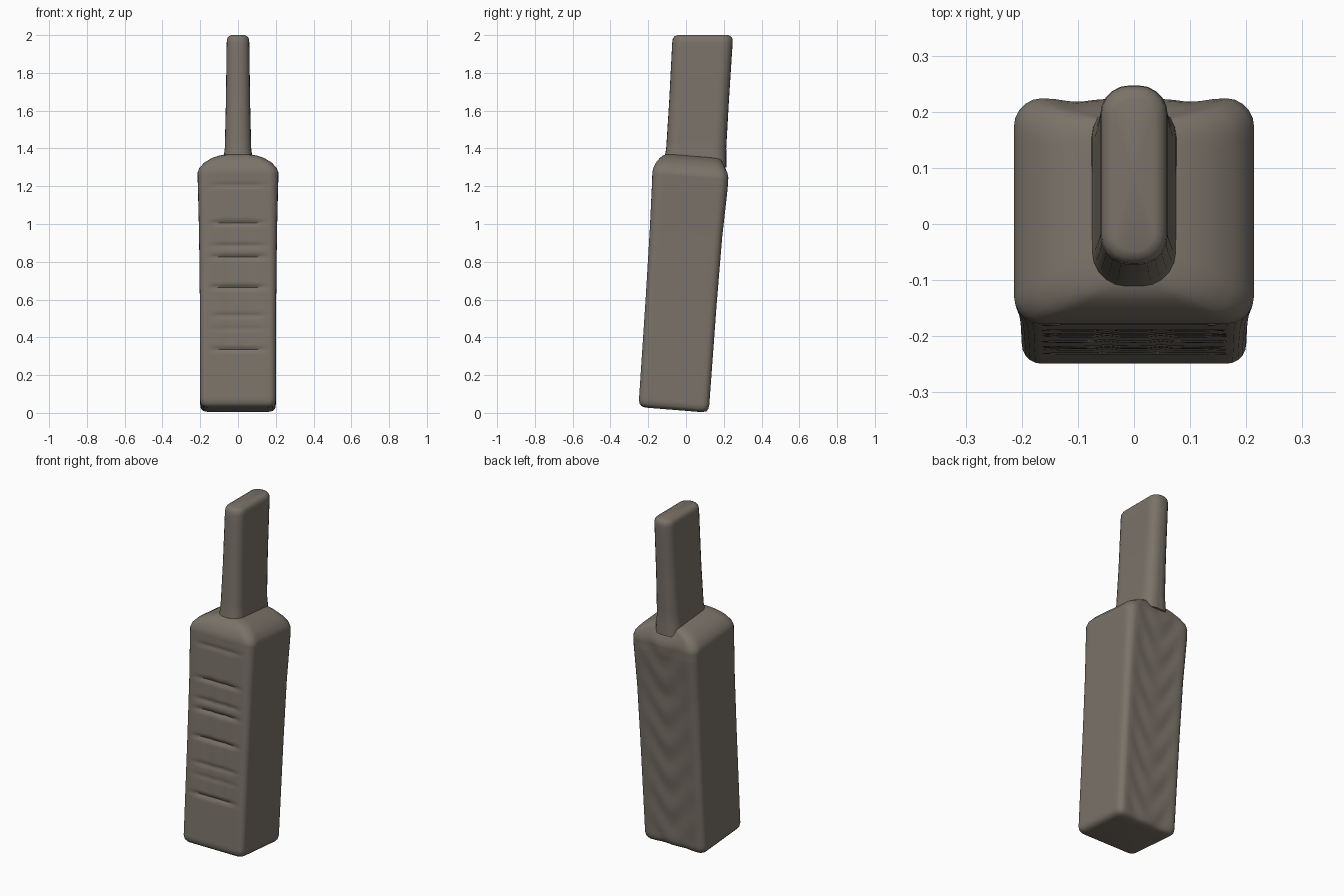
import bpy, bmesh, math

if "Cube" in bpy.data.objects:
    bpy.data.objects.remove(bpy.data.objects["Cube"])

mat = bpy.data.materials.new("warm grey plastic")
mat.diffuse_color = (0.195, 0.17, 0.14, 1)
mat.use_nodes = True
mat.node_tree.nodes["Principled BSDF"].inputs["Base Color"].default_value = mat.diffuse_color
SLOPE = -0.08          # the whole handset leans backwards


def lerp_table(table, z):
    """Interpolate rows of (z, value, value, ...)"""
    for a, b in zip(table, table[1:]):
        if z <= b[0]:
            t = max(0, (z - a[0]) / (b[0] - a[0]))
            return [p + (q - p) * t for p, q in zip(a[1:], b[1:])]
    return list(table[-1][1:])


def rounded_rect(hx, hy, r, n_edge=14, n_arc=5):
    """Outline points, counter-clockwise from the front-right corner"""
    pts = []
    corners = [(1, -1, -90), (1, 1, 0), (-1, 1, 90), (-1, -1, 180)]
    for i, (sx, sy, a0) in enumerate(corners):
        cx, cy = sx * (hx - r), sy * (hy - r)
        for k in range(n_arc + 1):
            a = math.radians(a0 + 90 * k / n_arc)
            pts.append((cx + r * math.cos(a), cy + r * math.sin(a)))
        nx, ny, na = corners[(i + 1) % 4]
        ex, ey = nx * (hx - r), ny * (hy - r)
        a = math.radians(na)
        end = (ex + r * math.cos(a), ey + r * math.sin(a))
        start = pts[-1]
        for k in range(1, n_edge):
            t = k / n_edge
            pts.append((start[0] + (end[0] - start[0]) * t,
                        start[1] + (end[1] - start[1]) * t))
    return pts


def loft(name, zs, table, relief=None, dip=0.0):
    """Skin rounded-rectangle rings; table rows are z, y centre, half x, half y, radius"""
    bm = bmesh.new()
    rings = []
    for z in zs:
        yc, hx, hy, r = lerp_table(table, z)
        ring = []
        for x, y in rounded_rect(hx, hy, r):
            dy = relief(x, y, z, hx, hy) if relief else 0
            slope = SLOPE if not dip else 0
            ring.append(bm.verts.new((x, yc + y + dy, z + slope * y)))
        rings.append(ring)
    for a, b in zip(rings, rings[1:]):
        n = len(a)
        for i in range(n):
            j = (i + 1) % n
            bm.faces.new((a[i], a[j], b[j], b[i]))
    # end caps, the upper one slightly sunken when asked
    bm.faces.new(rings[0][::-1])
    n = len(rings[-1])
    co = sum((v.co for v in rings[-1]), rings[-1][0].co * 0) / n
    mid = bm.verts.new((co.x, co.y, co.z - dip))
    for i in range(n):
        bm.faces.new((rings[-1][i], rings[-1][(i + 1) % n], mid))
    me = bpy.data.meshes.new(name)
    bm.to_mesh(me)
    bm.free()
    ob = bpy.data.objects.new(name, me)
    bpy.context.collection.objects.link(ob)
    me.materials.append(mat)
    bpy.context.view_layer.objects.active = ob
    for o in bpy.context.selected_objects:
        o.select_set(False)
    ob.select_set(True)
    bpy.ops.object.shade_smooth_by_angle(angle=math.radians(50))
    return ob


# Shallow key rows on the front, faint ripples on the back
ROWS = [(1.19, .006), (0.99, .010), (0.87, .008), (0.81, .012),
        (0.65, .012), (0.50, .007), (0.43, .004), (0.32, .010)]


def body_relief(x, y, z, hx, hy):
    edge = max(0, 1 - (abs(x) / 0.15) ** 6)
    if y < -hy * 0.9:
        d = sum(k * math.exp(-((z - zr) / 0.011) ** 2) for zr, k in ROWS)
        if 0.35 < z < 1.02:
            d += 0.003 * sum(math.exp(-((x - c) / 0.014) ** 2) for c in (-.05, .05))
        return d * edge
    if y > hy * 0.9:
        return -edge * (0.004 + 0.003 * math.sin(z * 32 + 3 * math.cos(x * 18)))
    return 0


# Handset body: rounded bottom, long leaning sides, sloping shoulders
body_table = [
    (0.016, -0.064, 0.165, 0.150, 0.03),
    (0.022, -0.064, 0.185, 0.172, 0.03),
    (0.035, -0.064, 0.197, 0.182, 0.035),
    (0.055, -0.063, 0.200, 0.186, 0.035),
    (0.60, -0.025, 0.202, 0.188, 0.035),
    (0.95, 0.000, 0.206, 0.192, 0.04),
    (1.20, 0.020, 0.212, 0.200, 0.045),
    (1.26, 0.023, 0.214, 0.201, 0.05),
    (1.285, 0.024, 0.205, 0.196, 0.05),
    (1.315, 0.026, 0.178, 0.182, 0.05),
    (1.34, 0.030, 0.138, 0.165, 0.05),
    (1.352, 0.036, 0.105, 0.155, 0.05),
    (1.36, 0.045, 0.070, 0.140, 0.05),
]
zs = sorted({r[0] for r in body_table} | {0.07 + i * 0.01 for i in range(119)})
loft("handset_body", zs, body_table, body_relief)

# Flat upright aerial with rounded edges
aerial_table = [
    (1.30, 0.048, 0.078, 0.166, 0.06),
    (1.36, 0.051, 0.075, 0.163, 0.06),
    (1.40, 0.054, 0.070, 0.159, 0.058),
    (1.65, 0.069, 0.064, 0.158, 0.055),
    (1.96, 0.087, 0.060, 0.160, 0.052),
    (1.98, 0.088, 0.058, 0.158, 0.050),
    (1.993, 0.088, 0.050, 0.150, 0.043),
    (2.00, 0.088, 0.035, 0.135, 0.030),
]
zs = sorted({r[0] for r in aerial_table} | {1.44 + i * 0.04 for i in range(13)})
loft("aerial", zs, aerial_table, None, dip=0.008)
